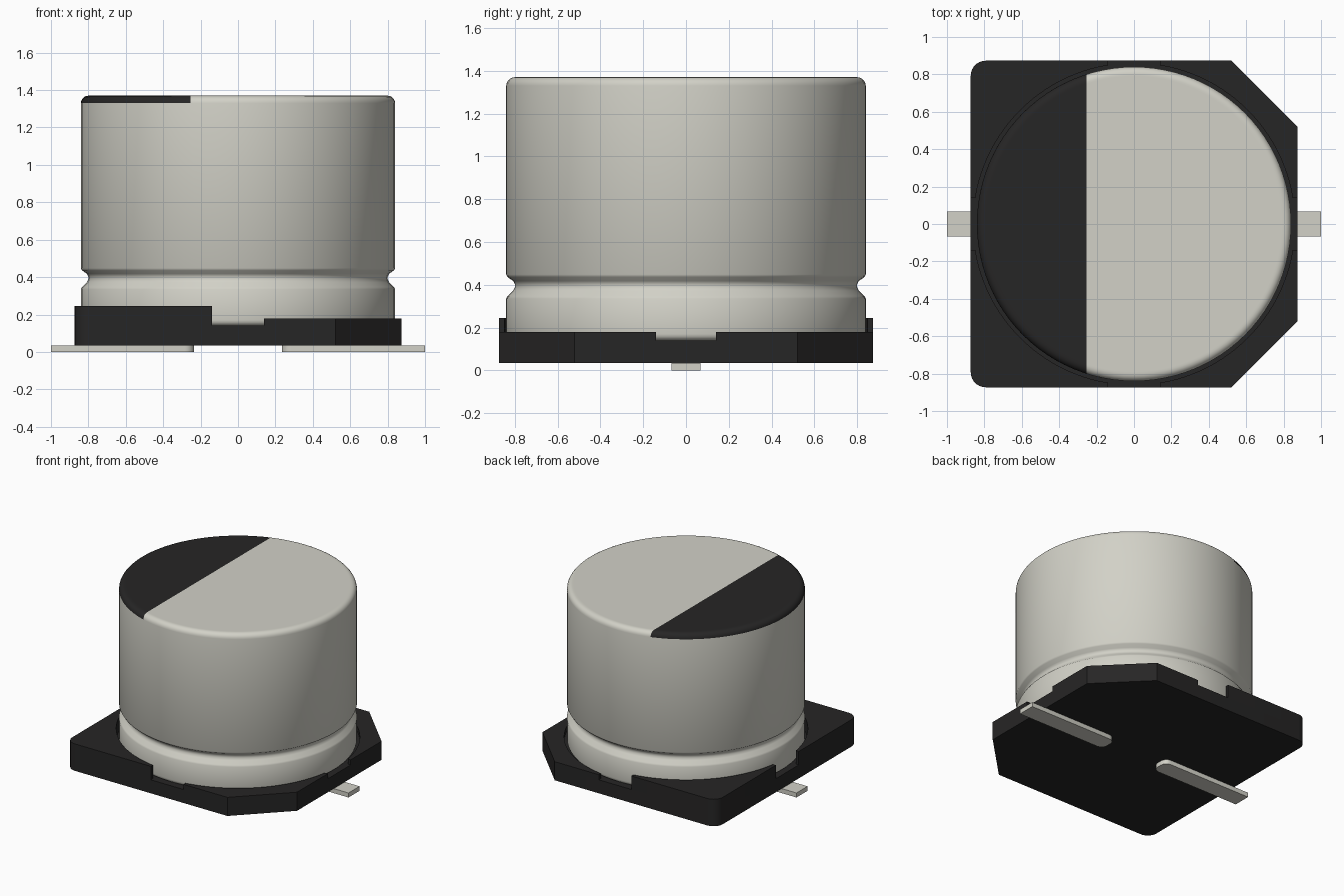
import bpy, bmesh, math

if "Cube" in bpy.data.objects:
    bpy.data.objects.remove(bpy.data.objects["Cube"], do_unlink=True)


def material(name, color):
    m = bpy.data.materials.new(name)
    m.use_nodes = True
    m.diffuse_color = (*color, 1)
    m.node_tree.nodes["Principled BSDF"].inputs["Base Color"].default_value = (*color, 1)
    return m


METAL = material("light grey metal", (0.644, 0.638, 0.572))
BLACK = material("black plastic", (0.0195, 0.0188, 0.0188))


def finish(bm, name, mats, smooth=False):
    bmesh.ops.recalc_face_normals(bm, faces=bm.faces[:])
    mesh = bpy.data.meshes.new(name)
    bm.to_mesh(mesh)
    bm.free()
    for m in mats:
        mesh.materials.append(m)
    ob = bpy.data.objects.new(name, mesh)
    bpy.context.collection.objects.link(ob)
    if smooth:
        bpy.ops.object.select_all(action='DESELECT')
        ob.select_set(True)
        bpy.context.view_layer.objects.active = ob
        bpy.ops.object.shade_smooth_by_angle(angle=math.radians(35))
    return ob


def arc(cx, cy, r, a0, a1, n):
    """Points on an arc, angles in degrees."""
    angles = [math.radians(a0 + (a1 - a0) * i / n) for i in range(n + 1)]
    return [(cx + r * math.cos(a), cy + r * math.sin(a)) for a in angles]


def prism(bm, outline, z0, z1):
    """Extrude a flat outline from z0 to z1."""
    low = [bm.verts.new((x, y, z0)) for x, y in outline]
    high = [bm.verts.new((x, y, z1)) for x, y in outline]
    bm.faces.new(low[::-1])
    bm.faces.new(high)
    n = len(outline)
    for i in range(n):
        j = (i + 1) % n
        bm.faces.new((low[i], low[j], high[j], high[i]))


# Base: floor plate with four corner walls around a round seat
H, CUT, ROUND = 0.873, 0.52, 0.08       # half width, chamfer start, corner radius
SEAT, SLOT = 0.86, 0.14                 # seat radius, half width of side slots
FLOOR, LOW, HIGH = 0.14, 0.18, 0.245

chamfer = [(H, CUT), (CUT, H)]
rounded = arc(H - ROUND, H - ROUND, ROUND, 0, 90, 8)
slot_angle = math.degrees(math.asin(SLOT / SEAT))
seat_arc = arc(0, 0, SEAT, 90 - slot_angle, slot_angle, 24)

bm = bmesh.new()
outline = (chamfer + [(-x, y) for x, y in rounded[::-1]]
           + [(-x, -y) for x, y in rounded] + [(x, -y) for x, y in chamfer[::-1]])
prism(bm, outline, 0.035, FLOOR)
for sx in (-1, 1):
    corner = chamfer if sx > 0 else rounded
    wall = seat_arc + [(H, SLOT)] + corner + [(SLOT, H)]
    for sy in (-1, 1):
        prism(bm, [(sx * x, sy * y) for x, y in wall], FLOOR, LOW if sx > 0 else HIGH)
finish(bm, "base", [BLACK], smooth=True)

# Can: turned profile with a crimped groove and rounded rim
R, TOP, FILLET, SEGMENTS = 0.84, 1.37, 0.04, 96
profile = arc(R - 0.03, 0.17, 0.03, -90, 0, 4)
profile += [(R, 0.335), (0.834, 0.347), (0.808, 0.372), (0.80, 0.388), (0.80, 0.403),
            (0.808, 0.418), (0.834, 0.436), (R, 0.448)]
profile += arc(R - FILLET, TOP - FILLET, FILLET, 0, 90, 5)
profile += [(0.79, TOP)]

bm = bmesh.new()
rings = []
for r, z in profile:
    rings.append([bm.verts.new((r * math.cos(2 * math.pi * i / SEGMENTS),
                                r * math.sin(2 * math.pi * i / SEGMENTS), z))
                  for i in range(SEGMENTS)])
for a, b in zip(rings, rings[1:]):
    for i in range(SEGMENTS):
        j = (i + 1) % SEGMENTS
        bm.faces.new((a[i], a[j], b[j], b[i]))
bm.faces.new(rings[0][::-1])
bm.faces.new(rings[-1])

# Polarity mark: the lid and rim on one side are black
MARK_X, RIM_Z = -0.255, TOP - FILLET
lid = [f for f in bm.faces if f.calc_center_median().z > RIM_Z]
edges = {e for f in lid for e in f.edges}
verts = {v for f in lid for v in f.verts}
bmesh.ops.bisect_plane(bm, geom=list(verts) + list(edges) + lid, dist=1e-5,
                       plane_co=(MARK_X, 0, 0), plane_no=(1, 0, 0))
for f in bm.faces:
    c = f.calc_center_bounds()
    if c.z > RIM_Z + 0.001 and c.x < MARK_X:
        f.material_index = 1
finish(bm, "can", [METAL, BLACK], smooth=True)

# Terminals: flat tabs with rounded inner ends
W = 0.068
tab = ([(1.0, -W), (1.0, W)] + arc(0.285, W - 0.05, 0.05, 90, 180, 6)
       + arc(0.285, 0.05 - W, 0.05, 180, 270, 6))
for side, sx in (("left", 1), ("right", -1)):
    bm = bmesh.new()
    prism(bm, [(sx * x, y) for x, y in tab], 0.0, 0.035)
    finish(bm, side + "_terminal", [METAL], smooth=True)
